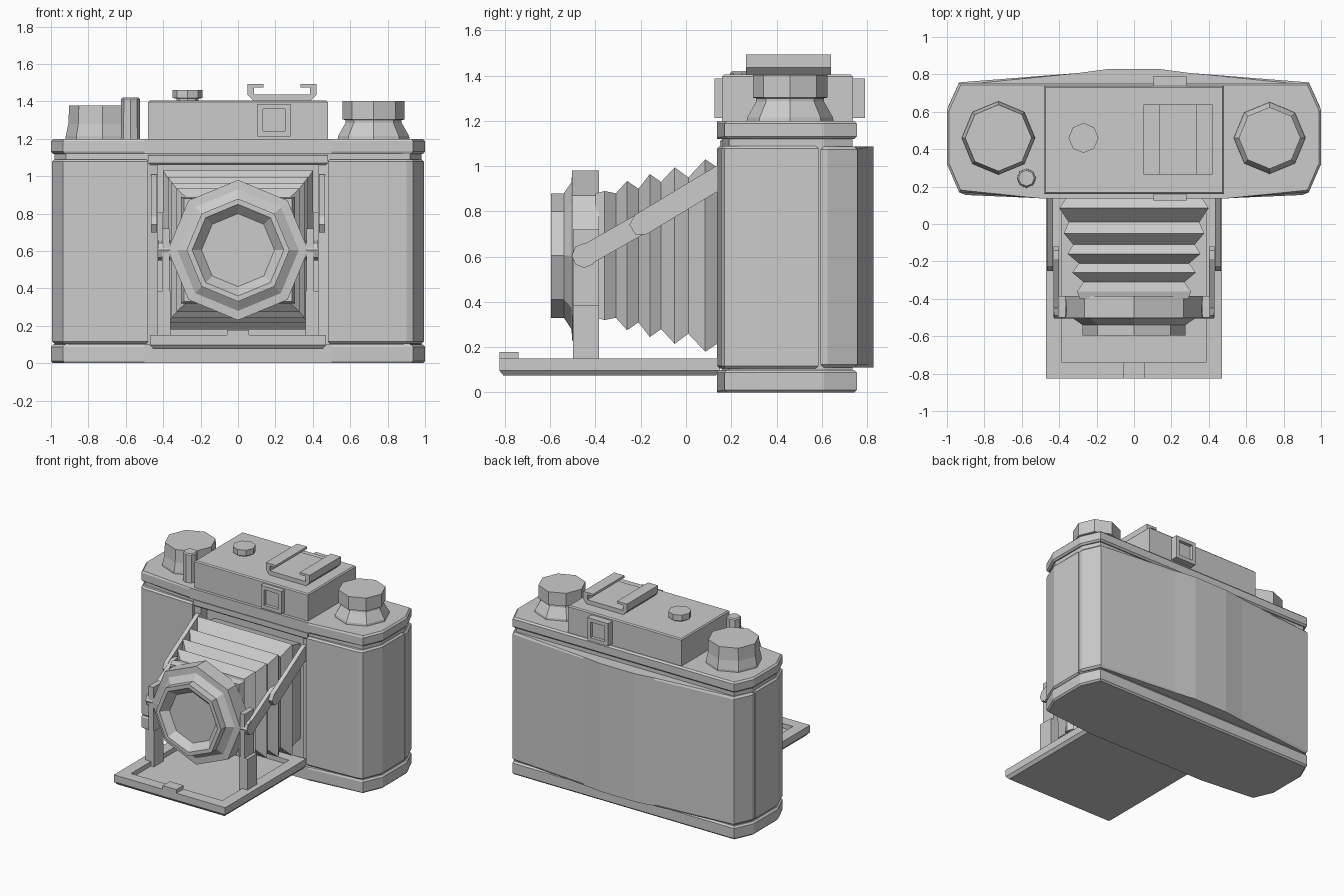
import bpy, bmesh, math
from mathutils import Matrix

if "Cube" in bpy.data.objects:
    bpy.data.objects.remove(bpy.data.objects["Cube"])


def loft(name, rings, mirror=False, bevel=0.0):
    """Skin a stack of matching point rings and cap both ends."""
    bm = bmesh.new()
    loops = [[bm.verts.new(p) for p in r] for r in rings]
    n = len(loops[0])
    for a, b in zip(loops, loops[1:]):
        for i in range(n):
            bm.faces.new((a[i], a[(i + 1) % n], b[(i + 1) % n], b[i]))
    caps = [bm.faces.new(loops[0]), bm.faces.new(loops[-1])]
    if bevel:
        edges = list({e for f in caps for e in f.edges})
        bmesh.ops.bevel(bm, geom=edges, offset=bevel, segments=1, affect='EDGES')
    if mirror:
        dup = bmesh.ops.duplicate(bm, geom=bm.verts[:] + bm.edges[:] + bm.faces[:])
        verts = [g for g in dup["geom"] if isinstance(g, bmesh.types.BMVert)]
        bmesh.ops.scale(bm, vec=(-1, 1, 1), verts=verts)
    bmesh.ops.recalc_face_normals(bm, faces=bm.faces[:])
    me = bpy.data.meshes.new(name)
    bm.to_mesh(me)
    bm.free()
    ob = bpy.data.objects.new(name, me)
    bpy.context.collection.objects.link(ob)
    return ob


def at(outline, h, axis):
    """Place a 2D outline at height h along an axis."""
    if axis == 'z':
        return [(a, b, h) for a, b in outline]
    if axis == 'y':
        return [(a, h, b) for a, b in outline]
    return [(h, a, b) for a, b in outline]


def prism(name, outline, h0, h1, axis='z', **kw):
    return loft(name, [at(outline, h0, axis), at(outline, h1, axis)], **kw)


def rect(a0, a1, b0, b1, inset=0.0):
    a0, a1, b0, b1 = a0 + inset, a1 - inset, b0 + inset, b1 - inset
    return [(a0, b0), (a1, b0), (a1, b1), (a0, b1)]


def ngon(c, r, n=8):
    return [(c[0] + r * math.cos(2 * math.pi * i / n),
             c[1] + r * math.sin(2 * math.pi * i / n)) for i in range(n)]


def turned(name, c, profile, axis='z'):
    return loft(name, [at(ngon(c, r), h, axis) for r, h in profile])


def symmetric(half):
    return half + [(-x, y) for x, y in reversed(half)]


def bar(name, p, q, w, x0, x1):
    """Flat link with pointed-round ends in the side plane, on both sides."""
    ang = math.atan2(q[1] - p[1], q[0] - p[0])
    pts = []
    for c, start in ((p, ang + math.pi / 2), (q, ang - math.pi / 2)):
        for k in range(4):
            t = start + k * math.pi / 3
            pts.append((c[0] + w * math.cos(t), c[1] + w * math.sin(t)))
    return prism(name, pts, x0, x1, 'x', mirror=True)


# Body: top and bottom plates, core with front recess, side panels
plate = symmetric([(0.5, 0.137), (0.935, 0.17), (1.0, 0.32), (1.0, 0.61), (0.935, 0.755)])
prism("bottom_plate", plate, 0.0, 0.1, bevel=0.012)
prism("top_plate", plate, 1.12, 1.2, bevel=0.012)
core = symmetric([(0.43, 0.24), (0.43, 0.17), (0.49, 0.16), (0.92, 0.19),
                  (0.98, 0.32), (0.98, 0.61), (0.92, 0.735)])
prism("body_core", core, 0.09, 1.13)
panel = [(0.48, 0.137), (0.9, 0.155), (0.935, 0.17), (0.995, 0.32), (0.995, 0.585), (0.48, 0.585)]
prism("side_panels", panel, 0.105, 1.09, mirror=True, bevel=0.012)
prism("recess_header", rect(-0.48, 0.48, 0.15, 0.3), 1.06, 1.12, bevel=0.01)

# Back door with shallow central bulge
door = symmetric([(0.995, 0.595), (0.995, 0.625), (0.935, 0.757), (0.3, 0.807), (0.14, 0.828)])
prism("back_door", door, 0.11, 1.087, bevel=0.014)

# Top housing, viewfinder frames, accessory shoe and button
prism("top_housing", rect(-0.48, 0.48, 0.16, 0.737), 1.19, 1.405, bevel=0.008)
for label, y_in, y_out, y_glass in (("front", 0.18, 0.125, 0.15), ("back", 0.72, 0.79, 0.765)):
    o = (0.105, 0.28, 1.213, 1.387)
    loft("viewfinder_" + label, [at(rect(*o), y_in, 'y'), at(rect(*o), y_out, 'y'),
                                 at(rect(*o, 0.028), y_out, 'y'), at(rect(*o, 0.028), y_glass, 'y')])
shoe = [(0.185, 1.4), (0.185, 1.493), (0.11, 1.493), (0.11, 1.477), (0.15, 1.477), (0.15, 1.437)]
shoe = [(0.235 + x, z) for x, z in symmetric(shoe)]
shoe[0], shoe[-1] = (0.385, 1.4), (0.085, 1.4)
shoe.insert(1, (0.385, 1.437))
shoe.insert(2, (0.42, 1.437))
shoe.insert(-1, (0.05, 1.437))
shoe.insert(-1, (0.085, 1.437))
# the base and two lipped rails are separate simple solids
prism("shoe_base", rect(0.085, 0.385, 0.265, 0.64), 1.4, 1.437)
for label, s in (("left", -1), ("right", 1)):
    rail = [(0.235 + s * x, z) for x, z in ((0.15, 1.4), (0.185, 1.437), (0.185, 1.493),
                                           (0.1, 1.493), (0.1, 1.475), (0.15, 1.475))]
    prism("shoe_rail_" + label, rail, 0.265, 0.64, 'y')
turned("housing_button", (-0.27, 0.46), [(0.06, 1.4), (0.06, 1.415), (0.08, 1.418), (0.08, 1.462)])

# Knobs and shutter release
turned("advance_knob", (-0.725, 0.46),
       [(0.196, 1.19), (0.196, 1.215), (0.182, 1.28), (0.178, 1.377)])
turned("rewind_knob", (0.725, 0.46),
       [(0.193, 1.19), (0.19, 1.215), (0.15, 1.285), (0.15, 1.3), (0.165, 1.303), (0.165, 1.402)])
turned("shutter_release", (-0.575, 0.245), [(0.052, 1.19), (0.05, 1.412), (0.042, 1.42)])

# Folding bed with tray recess and pull tab
bed = [(0.075, 0.018), (0.097, 0.0), (0.15, 0.0), (0.15, 0.085), (0.115, 0.085)]
loft("folding_bed", [at(rect(-0.47, 0.47, -0.825, 0.15, i), z, 'z') for z, i in bed])
prism("bed_tab", rect(-0.058, 0.058, -0.825, -0.74), 0.14, 0.178)

# Bellows: rectangular rings alternating between ridge and valley
folds = [(0.245, 0.36, 0.36), (0.145, 0.36, 0.385), (0.085, 0.4, 0.425), (0.01, 0.35, 0.345), (-0.05, 0.375, 0.39),
         (-0.11, 0.325, 0.325), (-0.16, 0.355, 0.36), (-0.21, 0.295, 0.295),
         (-0.26, 0.33, 0.33), (-0.31, 0.27, 0.275), (-0.36, 0.305, 0.285), (-0.4, 0.29, 0.275)]
loft("bellows", [at(rect(-w, w, 0.605 - h, 0.605 + h), y, 'y') for y, w, h in folds])

# Lens and shutter, octagonal
turned("lens_shutter", (0, 0.605),
       [(0.375, -0.385), (0.375, -0.503), (0.325, -0.506), (0.275, -0.54), (0.275, -0.597),
        (0.245, -0.597), (0.195, -0.545)], 'y')

# Lens standard posts, feet and pivots
prism("standard_posts", rect(0.365, 0.405, -0.5, -0.385), 0.12, 0.72, mirror=True)
prism("standard_feet", rect(0.36, 0.43, -0.5, -0.385), 0.115, 0.385, mirror=True)
prism("strut_pivots", ngon((-0.45, 0.605), 0.055), 0.36, 0.428, 'x', mirror=True)

# Two-piece folding struts
bar("front_struts", (-0.455, 0.6), (-0.165, 0.765), 0.046, 0.4, 0.43)
bar("rear_struts", (-0.2, 0.742), (0.17, 0.965), 0.05, 0.432, 0.464)
